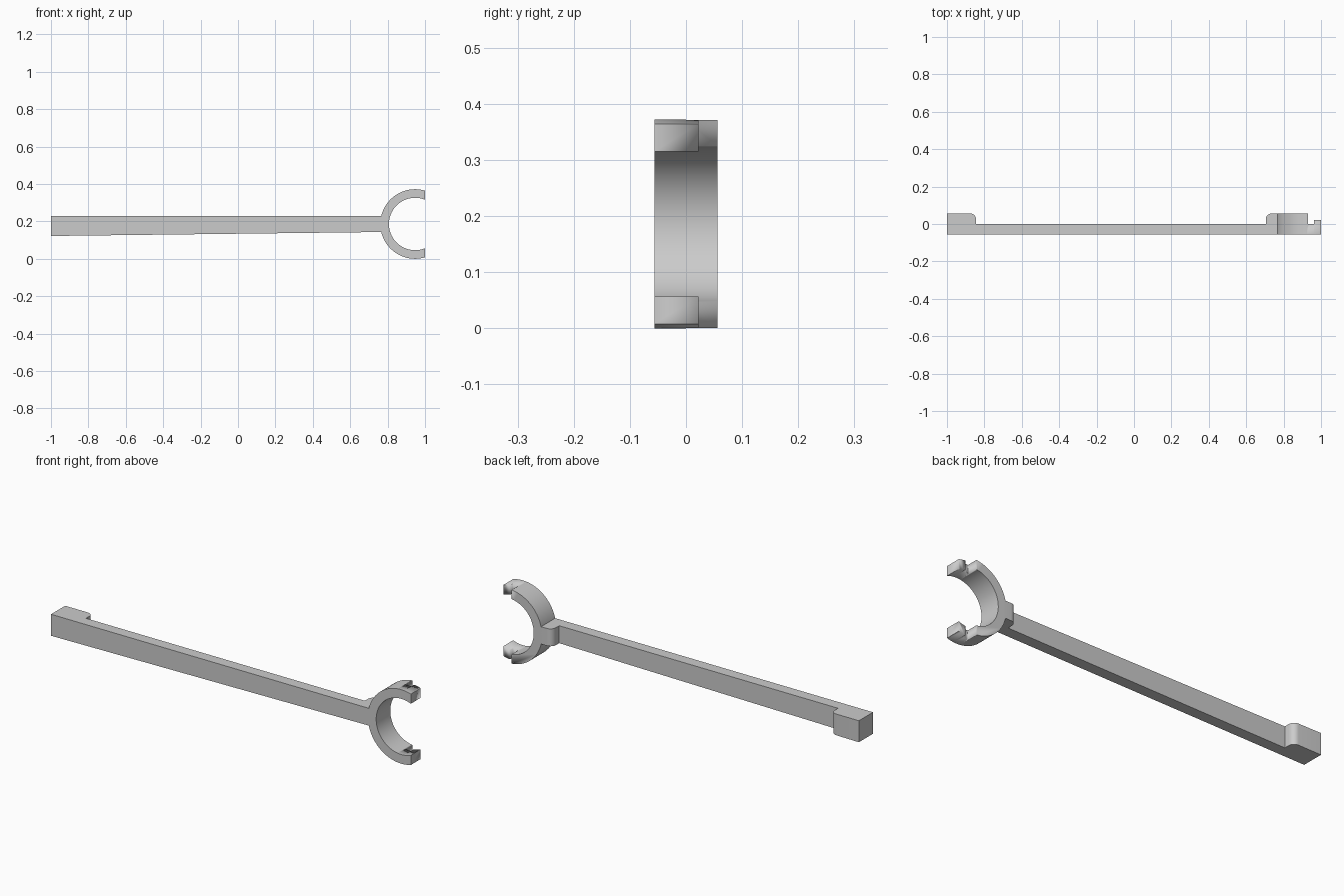
import bpy
from math import acos, cos, sin, pi, radians

cube = bpy.data.objects.get("Cube")
if cube:
    bpy.data.objects.remove(cube, do_unlink=True)

grey = bpy.data.materials.new("light grey")
grey.use_nodes = True
grey.diffuse_color = (0.6, 0.6, 0.6, 1)
grey.node_tree.nodes["Principled BSDF"].inputs["Base Color"].default_value = (0.6, 0.6, 0.6, 1)

HALF = 0.056            # half thickness of the tool
CX, CZ = 0.947, 0.186   # jaw centre
OUTER, INNER = 0.186, 0.14


def arc(cx, cy, r, start, end, steps):
    angles = [start + (end - start) * i / steps for i in range(steps + 1)]
    return [(cx + r * cos(a), cy + r * sin(a)) for a in angles]


def prism(name, profile, near, far):
    """Join two copies of a 2D profile, placed by the near and far functions."""
    n = len(profile)
    verts = [near(*p) for p in profile] + [far(*p) for p in profile]
    faces = [tuple(range(n)), tuple(range(n, 2 * n))]
    faces += [(i, (i + 1) % n, n + (i + 1) % n, n + i) for i in range(n)]
    mesh = bpy.data.meshes.new(name)
    mesh.from_pydata(verts, [], faces)
    mesh.materials.append(grey)
    obj = bpy.data.objects.new(name, mesh)
    bpy.context.collection.objects.link(obj)
    bpy.ops.object.select_all(action="DESELECT")
    obj.select_set(True)
    bpy.context.view_layer.objects.active = obj
    bpy.ops.object.mode_set(mode="EDIT")
    bpy.ops.mesh.select_all(action="SELECT")
    bpy.ops.mesh.normals_make_consistent(inside=False)
    bpy.ops.object.mode_set(mode="OBJECT")
    bpy.ops.object.shade_smooth_by_angle(angle=radians(30))
    return obj


# Tapered handle with a rounded block at each end, seen from above
r = 0.03
handle_profile = [(-1, -HALF), (0.785, -HALF), (0.785, HALF)]
handle_profile += arc(0.705 + r, HALF - r, r, pi / 2, pi, 8)
handle_profile += [(0.705, 0), (-0.845, 0)]
handle_profile += arc(-0.845 - r, HALF - r, r, 0, pi / 2, 8)
handle_profile += [(-1, HALF)]
prism("handle", handle_profile,
      lambda x, y: (x, y, 0.122 + 0.012 * (x + 1)),
      lambda x, y: (x, y, 0.23))

# Open ring jaw, cut off flat at the tips
a, b = acos((1 - CX) / OUTER), acos((1 - CX) / INNER)
jaw_profile = arc(CX, CZ, OUTER, a, 2 * pi - a, 64)
jaw_profile += arc(CX, CZ, INNER, 2 * pi - b, b, 64)
jaw = prism("ring_jaw", jaw_profile,
            lambda x, z: (x, -HALF, z),
            lambda x, z: (x, HALF, z))

# Stepped notch through both jaw tips
notch_profile = [(0.93, 0), (0.963, 0), (0.963, 0.022), (1.1, 0.022), (1.1, 0.1), (0.93, 0.1)]
notch = prism("notch_cutter", notch_profile,
              lambda x, y: (x, y, -0.1),
              lambda x, y: (x, y, 0.5))
notch.hide_render = True
notch.hide_viewport = True

cut = jaw.modifiers.new("notch", "BOOLEAN")
cut.operation = "DIFFERENCE"
cut.solver = "EXACT"
cut.object = notch
